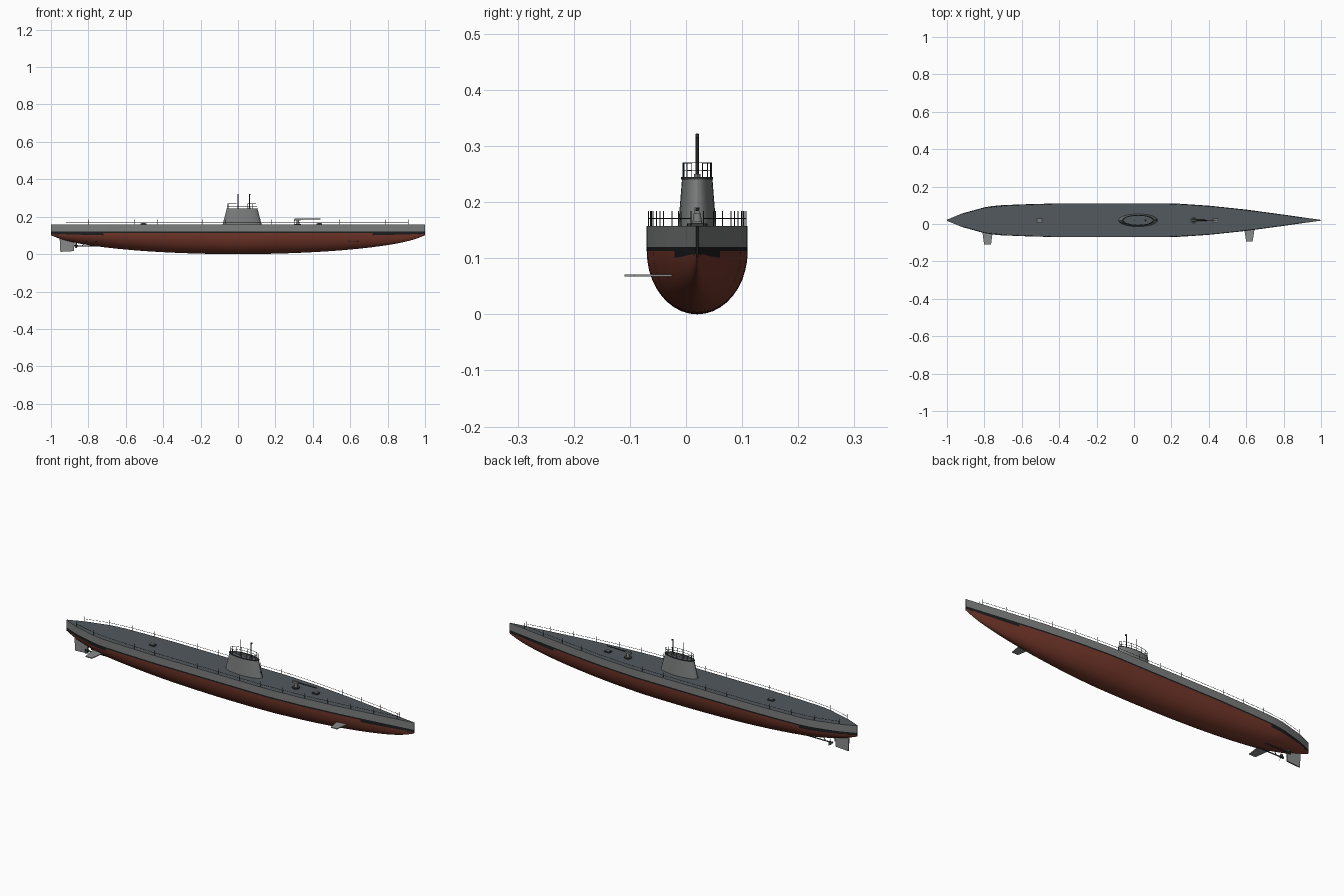
import bpy, bmesh, math
from mathutils import Vector

if "Cube" in bpy.data.objects:
    bpy.data.objects.remove(bpy.data.objects["Cube"])

CY = 0.02        # hull centreline
DECK = 0.157     # deck height


def mat(name, r, g, b):
    m = bpy.data.materials.new(name)
    m.diffuse_color = (r, g, b, 1)
    m.use_nodes = True
    m.node_tree.nodes["Principled BSDF"].inputs["Base Color"].default_value = m.diffuse_color
    return m


GREY = mat("hull grey", 0.20, 0.21, 0.205)
RED = mat("antifouling red", 0.17, 0.038, 0.023)
BLACK = mat("boot stripe black", 0.012, 0.013, 0.014)
DECKM = mat("deck slate", 0.085, 0.1, 0.11)
DARK = mat("dark metal", 0.04, 0.043, 0.045)
LIGHT = mat("fin grey", 0.25, 0.26, 0.26)


def finish(name, bm, mats, smooth=True):
    bmesh.ops.recalc_face_normals(bm, faces=bm.faces)
    me = bpy.data.meshes.new(name)
    bm.to_mesh(me)
    bm.free()
    for m in mats:
        me.materials.append(m)
    if smooth:
        me.shade_smooth()
        me.set_sharp_from_angle(angle=math.radians(30))
    ob = bpy.data.objects.new(name, me)
    bpy.context.collection.objects.link(ob)
    return ob


def add_rod(bm, a, b, r, r2=None, n=8):
    a, b = Vector(a), Vector(b)
    g = bmesh.ops.create_cone(bm, cap_ends=True, segments=n, radius1=r,
                              radius2=r if r2 is None else r2, depth=(b - a).length)
    q = Vector((0, 0, 1)).rotation_difference(b - a)
    for v in g["verts"]:
        v.co = q @ v.co + (a + b) / 2


def rod(name, a, b, r, m, r2=None, n=12):
    bm = bmesh.new()
    add_rod(bm, a, b, r, r2, n)
    return finish(name, bm, [m])


def box(name, c, s, m):
    bm = bmesh.new()
    for v in bmesh.ops.create_cube(bm, size=1)["verts"]:
        v.co = Vector(c) + Vector([p * q for p, q in zip(v.co, s)])
    return finish(name, bm, [m], False)


def plate(name, pts, depth, m):
    """Extrude a flat outline along a vector."""
    bm = bmesh.new()
    f = bm.faces.new([bm.verts.new(p) for p in pts])
    g = bmesh.ops.extrude_face_region(bm, geom=[f])
    bmesh.ops.translate(bm, vec=depth, verts=[v for v in g["geom"] if isinstance(v, bmesh.types.BMVert)])
    return finish(name, bm, [m], False)


def loft(bm, rings, caps=True):
    vs = [[bm.verts.new(p) for p in r] for r in rings]
    for a, b in zip(vs, vs[1:]):
        for i in range(len(a)):
            j = (i + 1) % len(a)
            bm.faces.new((a[i], a[j], b[j], b[i]))
    if caps:
        bm.faces.new(vs[0])
        bm.faces.new(vs[-1])


# Hull plan outline: x, half width
PLAN = [(-1, .003), (-.92, .036), (-.8, .069), (-.74, .079), (-.6, .085), (-.42, .09), (.22, .09),
        (.4, .078), (.6, .057), (.8, .03), (.92, .013), (1, .002)]


def half(x):
    for (x0, w0), (x1, w1) in zip(PLAN, PLAN[1:]):
        if x <= x1:
            return w0 + (w1 - w0) * (x - x0) / (x1 - x0)
    return PLAN[-1][1]


# Hull: straight topsides over a half-ellipse bottom
WL = 0.1125
rings = []
for i in range(51):
    x = -1 + i * 0.04
    w = half(x)
    d = max(0.012, WL * (1 - min(1, x * x)) ** 0.55)
    bottom = [(x, CY + w * math.cos(t), WL - d * math.sin(t))
              for t in (math.pi * k / 20 for k in range(21))]
    top = [(x, CY - w, .12), (x, CY - w, DECK), (x, CY + w, DECK), (x, CY + w, .12)]
    rings.append(bottom + top)
bm = bmesh.new()
loft(bm, rings)
for f in bm.faces:
    z = f.calc_center_median().z
    f.material_index = 3 if z > .156 else 0 if z > .121 else 2 if z > .1065 else 1
finish("hull", bm, [GREY, RED, BLACK, DECKM])

# Conning tower
TX = 0.022


def oval(a, b, z, n=32):
    return [(TX + a * math.cos(2 * math.pi * k / n), CY + b * math.sin(2 * math.pi * k / n), z) for k in range(n)]


bm = bmesh.new()
loft(bm, [oval(.105, .034, DECK - .002), oval(.082, .027, .243), oval(.076, .023, .243), oval(.076, .023, .238)])
for f in bm.faces:
    f.material_index = 1 if f.normal.z > -2 and f.calc_center_median().z < .239 and len(f.verts) > 4 else 0
finish("conning_tower", bm, [GREY, DECKM])
bm = bmesh.new()
loft(bm, [oval(.0845, .0285, .24), oval(.0845, .0285, .2445), oval(.077, .024, .2445), oval(.077, .024, .24)], False)
finish("tower_rim", bm, [DARK])
rod("tower_porthole", (.11, CY, .184), (.1215, CY, .184), .004, BLACK)

# Railings: one mesh each from posts and wires
bm = bmesh.new()
ring = oval(.08, .0255, 0, 16)
for k, p in enumerate(ring):
    q = ring[(k + 1) % 16]
    add_rod(bm, (p[0], p[1], .242), (p[0], p[1], .271), .0008, n=6)
    for z in (.256, .27):
        add_rod(bm, (p[0], p[1], z), (q[0], q[1], z), .0008, n=6)
finish("tower_railing", bm, [DARK])

for side, label in ((-1, "front"), (1, "back")):
    bm = bmesh.new()
    n = 15
    edge = [-.92 + 1.83 * k / n for k in range(n + 1)]
    pts = [(x, CY + side * max(.002, half(x) - .003)) for x in edge]
    for p in pts:
        add_rod(bm, (*p, DECK - .001), (*p, .184), .0009, n=6)
    for p, q in zip(pts, pts[1:]):
        add_rod(bm, (*p, .171), (*q, .171), .0008, n=6)
    finish(label + "_deck_railing", bm, [DARK])

# Periscope and antenna mast
rod("periscope_stand", (.061, CY, .237), (.061, CY, .25), .006, GREY)
rod("periscope", (.061, CY, .24), (.061, CY, .321), .003, DARK)
box("periscope_head", (.063, CY, .319), (.008, .005, .007), DARK)
rod("antenna_mast", (0, CY, .238), (0, CY, .322), .0015, DARK)

# Deck gun
rod("gun_base", (.32, CY, DECK - .002), (.32, CY, .162), .018, DARK, n=20)
rod("gun_pedestal", (.32, CY, .16), (.32, CY, .181), .009, GREY, .006)
box("gun_breech", (.318, CY, .185), (.034, .01, .01), GREY)
rod("gun_barrel", (.325, CY, .187), (.44, CY, .187), .0032, DARK, .0022)

# Deck hatches
for name, x in (("aft_hatch", -.505), ("fore_hatch", .435)):
    box(name, (x, CY, DECK + .002), (.03, .022, .008), DARK)
    box(name + "_lid", (x, CY, DECK + .007), (.022, .016, .003), GREY)

# Diving planes on the front side
for name, x, tip, w in (("stern_plane", -.783, -.11, .03), ("bow_plane", .617, -.093, .028)):
    plate(name, [(x - w, -.025, .067), (x + w, -.025, .067), (x + w * .62, tip, .067), (x - w * .62, tip, .067)],
          (0, 0, .004), LIGHT)

# Rudder
plate("rudder", [(-.955, CY - .003, .112), (-.872, CY - .003, .108), (-.877, CY - .003, .016), (-.95, CY - .003, .012)],
      (0, .006, 0), LIGHT)

# Twin shafts, struts and propellers
for side, label in ((-1, "front"), (1, "back")):
    y = CY + side * .025
    rod(label + "_shaft", (-.868, y, .044), (-.66, y, .044), .0028, DARK)
    rod(label + "_strut", (-.835, y, .044), (-.8, CY + side * .012, .075), .002, DARK)
    bm = bmesh.new()
    add_rod(bm, (-.878, y, .044), (-.855, y, .044), .003, .005, 12)
    for k in range(3):
        a = k * 2 * math.pi / 3 + math.pi / 2
        pts = [(-.008, .003), (-.006, .013), (.001, .02), (.007, .013), (.006, .003)]
        vs = []
        for u, r in pts:  # pitched blade outline
            t = u * .8
            vs.append(bm.verts.new((-.866 + u * .6, y + r * math.cos(a) - t * math.sin(a),
                                    .044 + r * math.sin(a) + t * math.cos(a))))
        f = bm.faces.new(vs)
        g = bmesh.ops.extrude_face_region(bm, geom=[f])
        bmesh.ops.translate(bm, vec=(.0015, 0, 0), verts=[v for v in g["geom"] if isinstance(v, bmesh.types.BMVert)])
    finish(label + "_propeller", bm, [DARK])
